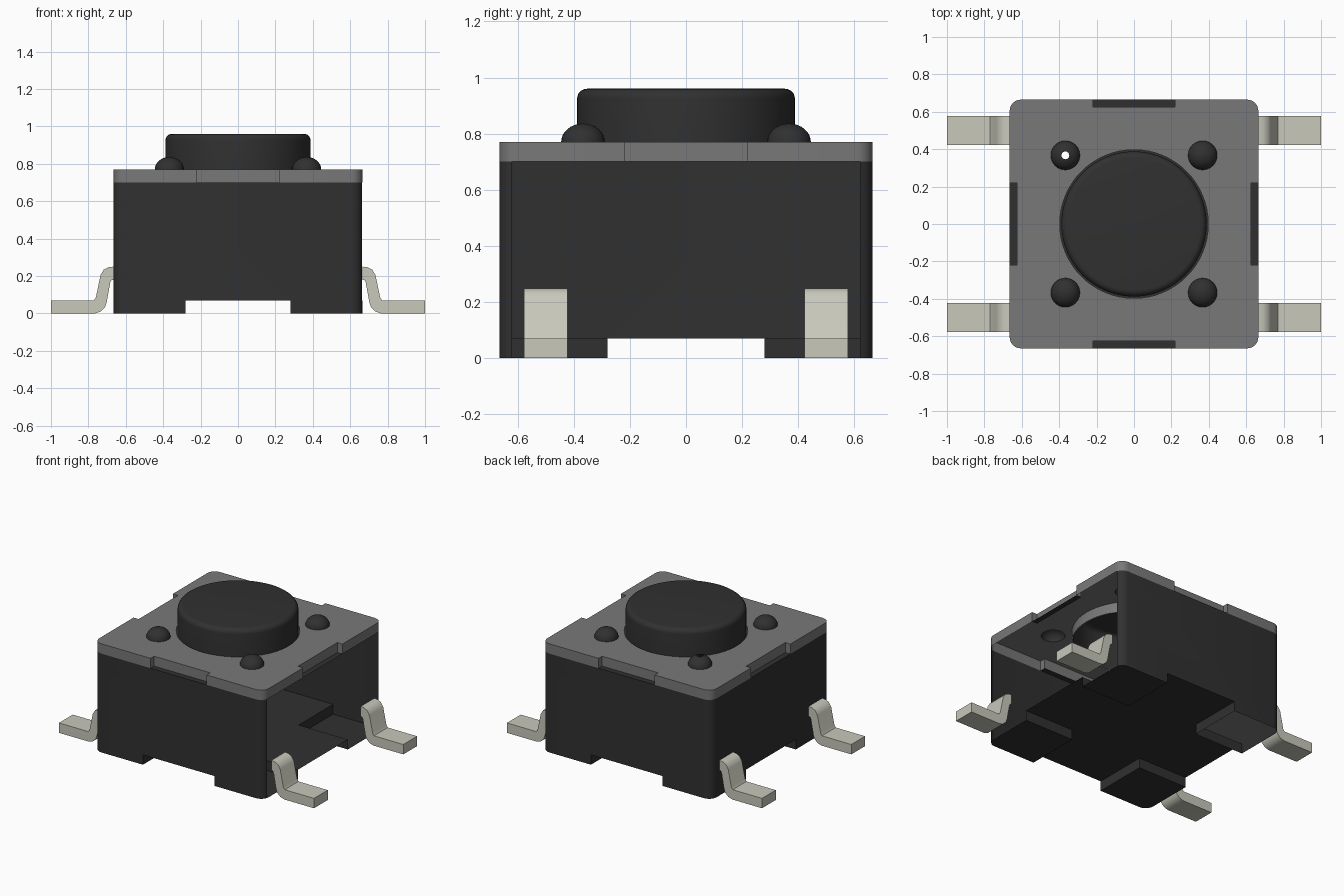
import bpy, bmesh, math
from mathutils import Vector

cube = bpy.data.objects.get("Cube")
if cube:
    bpy.data.objects.remove(cube, do_unlink=True)

HALF, RADIUS = 0.665, 0.06       # body footprint
RIM, TOP = 0.70, 0.77            # cover plate bottom and top
NOTCH, DEPTH = 0.22, 0.04        # cover plate notches
FOOT, LIFT = 0.28, 0.07          # recess between the corner feet
DOME = 0.367                     # offset of the small domes


def material(name, rgb):
    m = bpy.data.materials.new(name)
    m.use_nodes = True
    m.diffuse_color = (*rgb, 1)
    m.node_tree.nodes["Principled BSDF"].inputs["Base Color"].default_value = (*rgb, 1)
    return m


black = material("black plastic", (0.03, 0.03, 0.03))
grey = material("grey cover", (0.19, 0.19, 0.19))
metal = material("tinned metal", (0.58, 0.58, 0.50))


def finish(name, bm, mat, smooth=True):
    mesh = bpy.data.meshes.new(name)
    bm.to_mesh(mesh)
    bm.free()
    mesh.materials.append(mat)
    obj = bpy.data.objects.new(name, mesh)
    bpy.context.collection.objects.link(obj)
    if smooth:
        bpy.ops.object.select_all(action='DESELECT')
        obj.select_set(True)
        bpy.context.view_layer.objects.active = obj
        bpy.ops.object.shade_smooth_by_angle(angle=math.radians(35))
    return obj


def outline(notched):
    """Rounded square, going round anticlockwise, with optional side notches."""
    pts, c = [], HALF - RADIUS
    for side in range(4):
        part = []
        if notched:
            part += [(HALF, -NOTCH), (HALF - DEPTH, -NOTCH), (HALF - DEPTH, NOTCH), (HALF, NOTCH)]
        for i in range(7):
            a = math.pi / 2 * i / 6
            part.append((c + RADIUS * math.cos(a), c + RADIUS * math.sin(a)))
        t = side * math.pi / 2
        pts += [(x * math.cos(t) - y * math.sin(t), x * math.sin(t) + y * math.cos(t)) for x, y in part]
    return pts


def circle(cx, cy, r, n):
    return [(cx + r * math.cos(2 * math.pi * i / n), cy + r * math.sin(2 * math.pi * i / n)) for i in range(n)]


def prism(bm, verts, offset):
    face = bm.faces.new([bm.verts.new(v) for v in verts])
    ext = bmesh.ops.extrude_face_region(bm, geom=[face])
    bmesh.ops.translate(bm, vec=offset, verts=[v for v in ext["geom"] if isinstance(v, bmesh.types.BMVert)])
    bmesh.ops.recalc_face_normals(bm, faces=bm.faces)


def lathe(name, profile, cx, cy, steps, mat):
    bm = bmesh.new()
    vs = [bm.verts.new((cx + r, cy, z)) for r, z in profile]
    es = [bm.edges.new(p) for p in zip(vs, vs[1:])]
    bmesh.ops.spin(bm, geom=vs + es, cent=(cx, cy, 0), axis=(0, 0, 1),
                   angle=2 * math.pi, steps=steps, use_duplicate=False)
    bmesh.ops.remove_doubles(bm, verts=bm.verts, dist=0.0005)
    bmesh.ops.dissolve_degenerate(bm, edges=bm.edges, dist=0.0001)
    bmesh.ops.recalc_face_normals(bm, faces=bm.faces)
    top = max(bm.faces, key=lambda f: f.calc_center_median().z)
    if top.normal.z < 0:
        bmesh.ops.reverse_faces(bm, faces=bm.faces)
    return finish(name, bm, mat)


# Body: thin shell with corner feet, open at the top, the left side and one foot
bm = bmesh.new()
prism(bm, [(x, y, 0) for x, y in outline(False)], (0, 0, RIM))
body = finish("body", bm, black, False)
cutters = []
for sx, sy in ((FOOT, 1), (1, FOOT)):
    bm = bmesh.new()
    bmesh.ops.create_cube(bm, size=2)
    bmesh.ops.scale(bm, vec=(sx, sy, LIFT), verts=bm.verts)
    cutter = finish("recess_cutter", bm, black, False)
    cutter.hide_render = True
    cutters.append(cutter)
    mod = body.modifiers.new("recess", 'BOOLEAN')
    mod.operation, mod.solver, mod.object = 'DIFFERENCE', 'EXACT', cutter
bpy.context.view_layer.update()
bm = bmesh.new()
bm.from_object(body, bpy.context.evaluated_depsgraph_get())
for obj in [body] + cutters:
    bpy.data.objects.remove(obj, do_unlink=True)
bm.normal_update()
gone = []
for f in bm.faces:
    c, n = f.calc_center_median(), f.normal
    left_wall = n.x > 0.99 and c.x > HALF - 0.01
    lid = n.z > 0.9 and c.z > RIM - 0.01
    open_foot = n.z < -0.9 and c.z < 0.01 and c.x < 0 < c.y
    if left_wall or lid or open_foot:
        gone.append(f)
bmesh.ops.delete(bm, geom=gone, context='FACES')
finish("body", bm, black)

# Narrow ledges of the body that show in the cover notches
bm = bmesh.new()
for side in range(4):
    t = side * math.pi / 2
    corners = [(HALF - DEPTH, -NOTCH), (HALF, -NOTCH), (HALF, NOTCH), (HALF - DEPTH, NOTCH)]
    bm.faces.new([bm.verts.new((x * math.cos(t) - y * math.sin(t), x * math.sin(t) + y * math.cos(t), RIM))
                  for x, y in corners])
finish("rim_ledges", bm, black, False)

# Cover plate: top sheet with holes, and walls down to the rim
bm = bmesh.new()


def loop(points):
    vs = [bm.verts.new((x, y, TOP)) for x, y in points]
    return [bm.edges.new((v, vs[(i + 1) % len(vs)])) for i, v in enumerate(vs)]


walls = loop(outline(True)) + loop(circle(0, 0, 0.397, 64))
holes = []
for sx in (-1, 1):
    for sy in (-1, 1):
        holes += loop(circle(sx * DOME, sy * DOME, 0.076, 24))
bmesh.ops.triangle_fill(bm, edges=walls + holes, use_beauty=True, normal=Vector((0, 0, 1)))
ext = bmesh.ops.extrude_edge_only(bm, edges=walls)
bmesh.ops.translate(bm, vec=(0, 0, RIM - TOP), verts=[v for v in ext["geom"] if isinstance(v, bmesh.types.BMVert)])
bmesh.ops.recalc_face_normals(bm, faces=bm.faces)
if max(bm.faces, key=lambda f: f.calc_center_median().z).normal.z < 0:
    bmesh.ops.reverse_faces(bm, faces=bm.faces)
finish("cover_plate", bm, grey)

# Round push button with a softened top edge
R, H, F = 0.388, 0.96, 0.035
profile = [(R, RIM)]
profile += [(R - F + F * math.cos(a), H - F + F * math.sin(a)) for a in (math.pi / 2 * i / 6 for i in range(7))]
lathe("button", profile + [(0, H)], 0, 0, 64, black)

# Four small domes; the back right one has a pinhole at its crown
for sx, sx_name in ((1, "left"), (-1, "right")):
    for sy, sy_name in ((-1, "front"), (1, "back")):
        pinhole = sx < 0 < sy
        angles = [math.pi / 2 * i / 8 for i in range(9)]
        if pinhole:
            angles[-1] = math.acos(0.27)
            angles[-2] = math.acos(0.4)
        dome = [(0.078 * math.cos(a), TOP + 0.066 * math.sin(a)) for a in angles]
        lathe(f"{sy_name}_{sx_name}_dome", dome, sx * DOME, sy * DOME, 24, black)

# Four bent terminals
side_profile = [(0.665, 0.25), (0.69, 0.248), (0.717, 0.235), (0.735, 0.205), (0.76, 0.085),
                (0.77, 0.07), (1, 0.07), (1, 0), (0.765, 0), (0.735, 0.01), (0.711, 0.033),
                (0.702, 0.06), (0.683, 0.165), (0.676, 0.178), (0.665, 0.18)]
for sx, sx_name in ((1, "left"), (-1, "right")):
    for sy, sy_name in ((-1, "front"), (1, "back")):
        bm = bmesh.new()
        prism(bm, [(sx * x, sy * 0.5 - 0.077, z) for x, z in side_profile], (0, 0.154, 0))
        finish(f"{sy_name}_{sx_name}_terminal", bm, metal)
